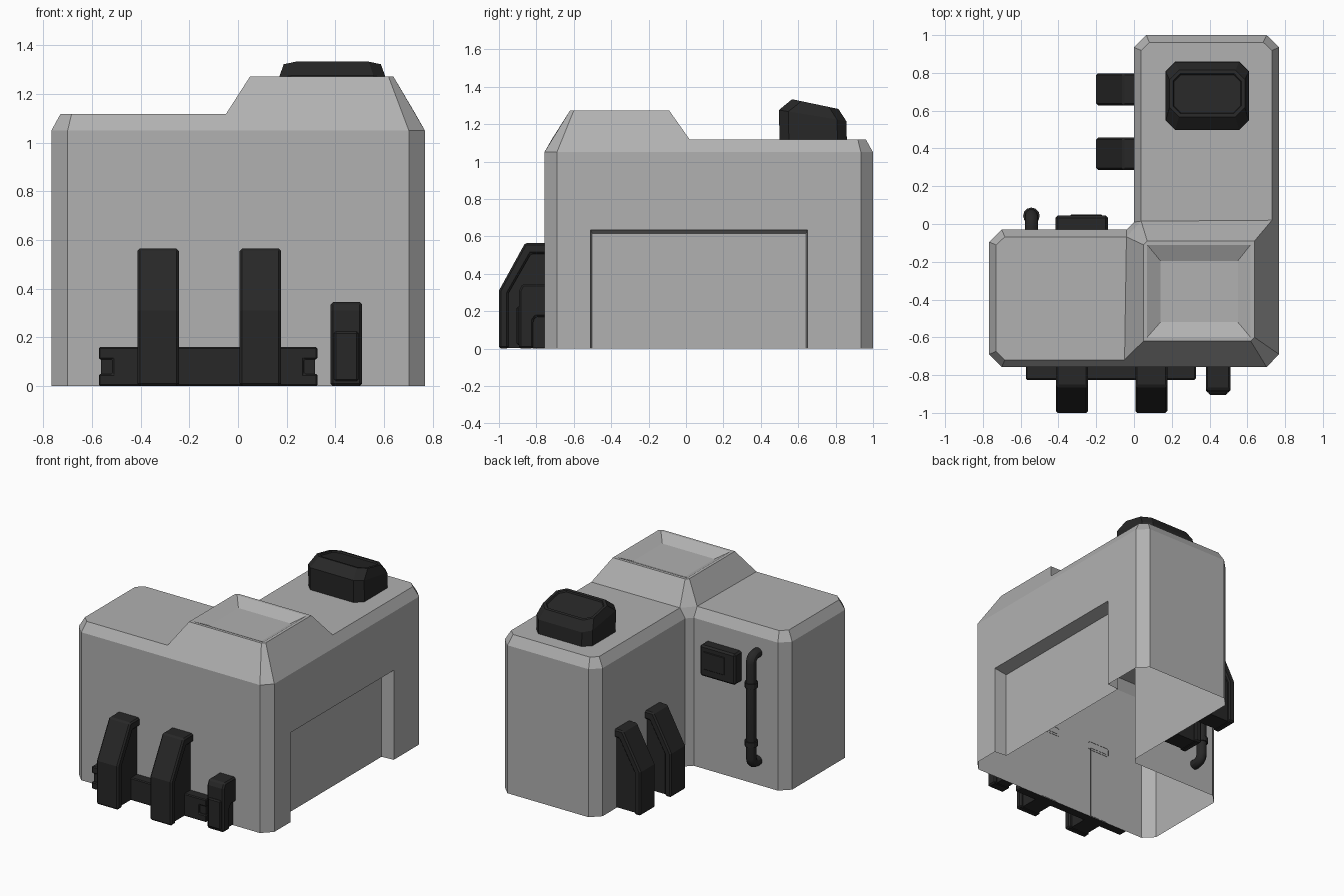
import bpy, bmesh
from math import pi, sin, cos

if "Cube" in bpy.data.objects:
    bpy.data.objects.remove(bpy.data.objects["Cube"])


def material(name, g):
    m = bpy.data.materials.new(name)
    m.diffuse_color = (g, g, g, 1)
    m.use_nodes = True
    m.node_tree.nodes["Principled BSDF"].inputs["Base Color"].default_value = m.diffuse_color
    return m


dark = material("dark_metal", .02)
grey = material("grey_wall", .44)


def finish(name, bm, mat=dark, bevel=0):
    bmesh.ops.recalc_face_normals(bm, faces=bm.faces)
    me = bpy.data.meshes.new(name)
    bm.to_mesh(me)
    bm.free()
    ob = bpy.data.objects.new(name, me)
    bpy.context.collection.objects.link(ob)
    me.materials.append(mat)
    if bevel:
        m = ob.modifiers.new("bevel", "BEVEL")
        m.width, m.segments, m.limit_method = bevel, 1, "ANGLE"
    return ob


def prism(name, pts, w0, w1, f, bevel=0, open_back=False, open_start=False):
    """Extrude the 2D profile pts from w0 to w1; f maps (u, v, w) to xyz.
    open_back drops the side from last to first point, open_start the cap at w0."""
    bm = bmesh.new()
    a = [bm.verts.new(f(u, v, w0)) for u, v in pts]
    b = [bm.verts.new(f(u, v, w1)) for u, v in pts]
    if not open_start:
        bm.faces.new(a)
    bm.faces.new(b[::-1])
    for i in range(len(pts) - open_back):
        j = (i + 1) % len(pts)
        bm.faces.new((a[i], a[j], b[j], b[i]))
    return finish(name, bm, bevel=bevel)


def plate(name, x0, x1, y0, y1, z0, z1, bevel=0):
    """Box standing on a wall at y0, open towards it."""
    return prism(name, [(x0, z0), (x1, z0), (x1, z1), (x0, z1)], y0, y1,
                 lambda u, v, w: (u, w, v), bevel, open_start=True)


# L-shaped shell, open underneath, with sloped eaves and a corner tower
P = [(-.70, -.757), (.702, -.757), (.768, -.69), (.768, .935), (.702, 1), (.065, 1),
     (0, .935), (0, .01), (-.04, -.03), (-.70, -.03), (-.767, -.095), (-.767, -.69)]
roof = {0: (-.684, -.719), 3: (.730, .919), 4: (.684, .962), 5: (.081, .962),
        6: (.038, .919), 9: (-.684, -.068), 10: (-.730, -.111), 11: (-.730, -.674)}
bm = bmesh.new()
V = lambda x, y, z: bm.verts.new((x, y, z))
F = lambda *vs: bm.faces.new(vs)
lo = [V(x, y, 0) for x, y in P]
up = [V(x, y, 1.05) for x, y in P]
ro = {i: V(x, y, 1.117) for i, (x, y) in roof.items()}
A, B, C, D = [V(x, y, 1.117) for x, y in
              [(-.05, -.719), (-.04, -.068), (.038, .015), (.730, .02)]]
fl, fr1, fr2, br, bl1, bl2 = [V(x, y, 1.273) for x, y in
    [(.05, -.62), (.618, -.62), (.638, -.60), (.638, -.09), (.07, -.09), (.05, -.11)]]
for i in range(12):                      # walls
    if i != 2:
        j = (i + 1) % 12
        F(lo[i], lo[j], up[j], up[i])
for i, j in [(3, 4), (4, 5), (5, 6), (9, 10), (10, 11), (11, 0)]:   # eaves
    F(up[i], up[j], ro[j], ro[i])
F(up[6], up[7], C, ro[6])
F(up[8], up[9], ro[9], B)
F(up[0], up[1], fr1, fl, A, ro[0])       # tower slopes
F(up[1], up[2], fr2, fr1)
F(up[2], up[3], ro[3], D, br, fr2)
F(C, D, br, bl1)
F(A, B, bl2, fl)
F(up[8], up[7], C, B)
F(B, C, bl1, bl2)
F(A, B, ro[9], ro[10], ro[11], ro[0])    # flat roofs
F(C, D, ro[3], ro[4], ro[5], ro[6])
R = [V(x, y, 1.273) for x, y in [(.07, -.60), (.617, -.60), (.617, -.11), (.07, -.11)]]
G = [V(x, y, 1.232) for x, y in [(.14, -.52), (.55, -.52), (.55, -.195), (.14, -.195)]]
F(fl, fr1, R[1], R[0])                   # tower rim and sunken top
F(fr1, fr2, R[1])
F(fr2, br, R[2], R[1])
F(br, bl1, R[3], R[2])
F(bl1, bl2, R[3])
F(bl2, fl, R[0], R[3])
for i in range(4):
    F(R[i], R[(i + 1) % 4], G[(i + 1) % 4], G[i])
F(*G)
o = [V(.768, y, z) for y, z in [(-.51, 0), (-.51, .635), (.65, .635), (.65, 0)]]
d = [V(.677, y, z) for y, z in [(-.502, 0), (-.502, .615), (.642, .615), (.642, 0)]]
F(lo[2], *o, lo[3], up[3], up[2])        # right wall with recessed door
for i in range(3):
    F(o[i], o[i + 1], d[i + 1], d[i])
F(*d)
finish("building_shell", bm, grey)

# Buttresses: wide outer slab over a narrower core, open at the wall


def buttress(name, f, w):
    """w is the distance from the profile origin to the wall surface."""
    slab = [(w, .565), (.105, .565), (.245, .31), (.245, 0), (.195, 0), (.195, .295),
            (.075, .505), (w, .505)]
    core = [(w, .52), (.08, .52), (.21, .3), (.21, .004), (w, .004)]
    prism(name + "_slab", slab, -.085, .085, f, .01, True)
    prism(name + "_core", core, -.065, .065, f, 0, True)


for k, cx in enumerate((-.328, .092)):
    buttress(f"front_buttress_{k}", lambda u, v, w: (cx + w, -.755 - u, v), 0)
for k, cy in enumerate((.372, .713)):
    buttress(f"side_buttress_{k}", lambda u, v, w: (.045 - u, cy + w, v), .045)

# Low front beam with notched ends
L, N = -.572, -.515
M, S = .327, .272
prism("front_beam", [(L, 0), (M, 0), (M, .05), (S, .05), (S, .11), (M, .11), (M, .16),
                     (L, .16), (L, .11), (N, .11), (N, .05), (L, .05)],
      -.757, -.825, lambda u, v, w: (u, w, v), .006, open_start=True)
for k, (a, b) in enumerate(((L + .01, N), (S, M - .01))):
    plate(f"beam_end_{k}", a, b, -.757, -.812, .048, .112)

# Small front post, its foot set off from the wall, with a lower panel
prism("front_post", [(0, .345), (.118, .345), (.135, .31), (.135, 0), (.06, 0),
                     (.06, .15), (.045, .17), (0, .17)],
      .38, .51, lambda u, v, w: (w, -.757 - u, v), .01, True)
prism("post_core", [(0, .18), (.07, .18), (.07, .004), (0, .004)], .40, .49,
      lambda u, v, w: (w, -.757 - u, v), 0, True)
plate("post_panel", .395, .495, -.89, -.905, .02, .225, .008)

# Roof vent: octagonal hood with a sloping, inset top
bm = bmesh.new()


def octagon(x0, x1, y0, y1, c, z):
    pts = [(x0 + c, y0), (x1 - c, y0), (x1, y0 + c), (x1, y1 - c),
           (x1 - c, y1), (x0 + c, y1), (x0, y1 - c), (x0, y0 + c)]
    return [bm.verts.new((x, y, z(y))) for x, y in pts]


loops = [octagon(.167, .608, .50, .86, .05, lambda y: 1.117),
         octagon(.168, .607, .497, .857, .05, lambda y: 1.275 - (y - .5) * .165),
         octagon(.188, .587, .567, .815, .05, lambda y: 1.333 - (y - .567) * .21)]
for a, b in zip(loops, loops[1:]):
    for i in range(8):
        bm.faces.new((a[i], a[(i + 1) % 8], b[(i + 1) % 8], b[i]))
top = bm.faces.new(loops[2])
bm.normal_update()
bmesh.ops.inset_individual(bm, faces=[top], thickness=.02)
bmesh.ops.inset_individual(bm, faces=[top], thickness=.006, depth=-.01)
finish("roof_vent", bm)

# Meter box on the inner back wall
plate("meter_box", -.415, -.138, -.03, .045, .695, .915, .012)
plate("meter_panel", -.335, -.17, .045, .05, .75, .875, .003)

# Drain pipe with elbows and two collars
px, py, n = -.543, .043, 12
path = [(-.03, .94), (0, .94)]
path += [(.045 * sin(t * pi / 6), .895 + .045 * cos(t * pi / 6)) for t in (1, 2, 3)]
path += [(y, 1.115 - z) for y, z in path[::-1]]
bm = bmesh.new()
rings = []
for i, (y, z) in enumerate(path):
    (ya, za), (yb, zb) = path[max(i - 1, 0)], path[min(i + 1, len(path) - 1)]
    ln = ((yb - ya) ** 2 + (zb - za) ** 2) ** .5
    ty, tz = (yb - ya) / ln, (zb - za) / ln
    rings.append([bm.verts.new((px + .034 * cos(2 * pi * k / n),
                                y - tz * .034 * sin(2 * pi * k / n),
                                z + ty * .034 * sin(2 * pi * k / n))) for k in range(n)])
for a, b in zip(rings, rings[1:]):
    for k in range(n):
        bm.faces.new((a[k], a[(k + 1) % n], b[(k + 1) % n], b[k]))
pipe = finish("drain_pipe", bm)
bpy.context.view_layer.objects.active = pipe
pipe.select_set(True)
bpy.ops.object.shade_smooth_by_angle()
for k, z in enumerate((.325, .74)):
    prism(f"pipe_collar_{k}", [(.044 * cos(2 * pi * i / n), .044 * sin(2 * pi * i / n))
                               for i in range(n)], z - .018, z + .018,
          lambda u, v, w: (px + u, py + v, w))
